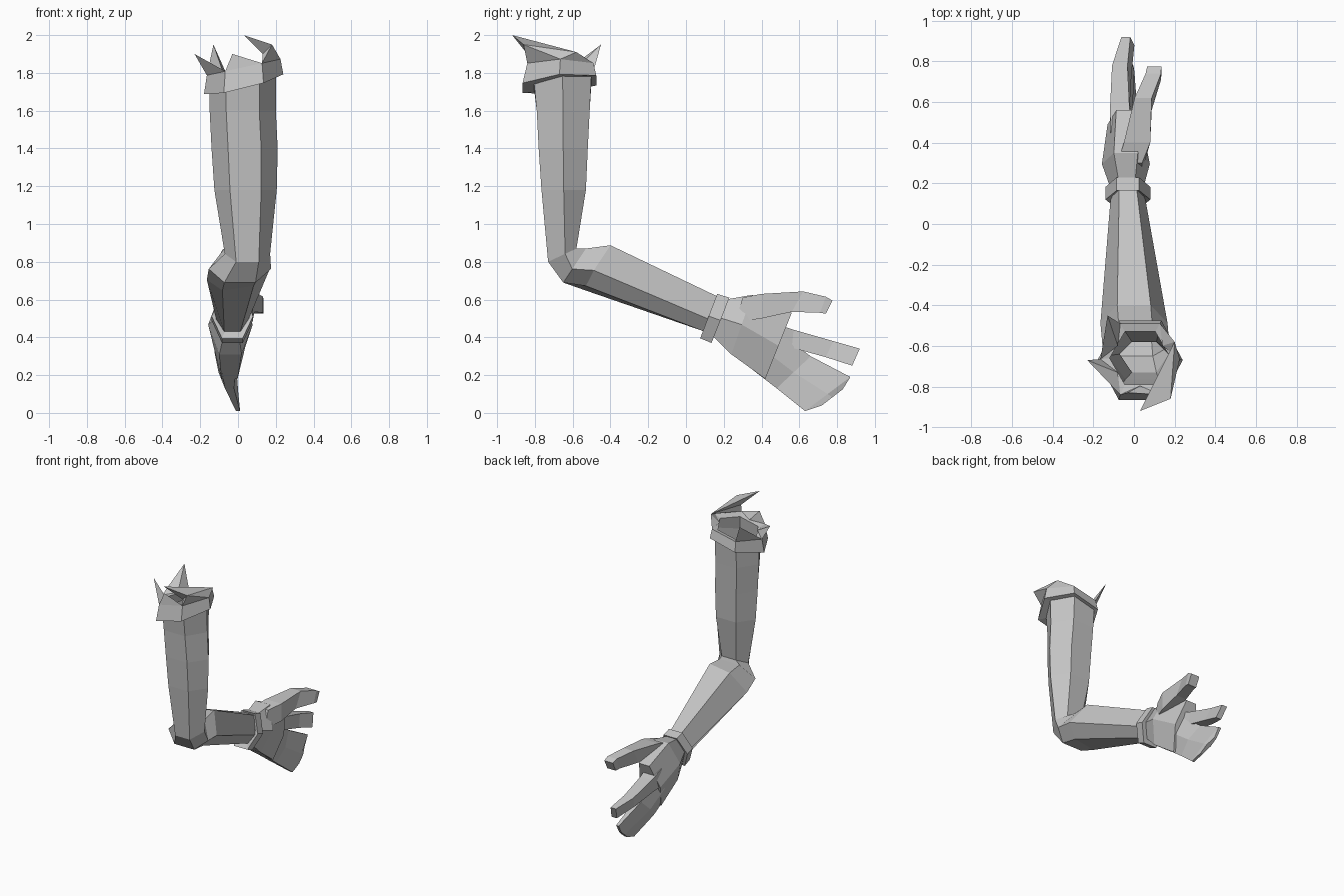
import bpy, bmesh, math
from mathutils import Vector

if "Cube" in bpy.data.objects:
    bpy.data.objects.remove(bpy.data.objects["Cube"], do_unlink=True)

GREY = (0.55, 0.55, 0.55, 1)
mat = bpy.data.materials.new("plain grey")
mat.use_nodes = True
mat.diffuse_color = GREY
mat.node_tree.nodes["Principled BSDF"].inputs["Base Color"].default_value = GREY


def finish(name, bm):
    bmesh.ops.recalc_face_normals(bm, faces=bm.faces[:])
    mesh = bpy.data.meshes.new(name)
    bm.to_mesh(mesh)
    bm.free()
    mesh.materials.append(mat)
    obj = bpy.data.objects.new(name, mesh)
    bpy.context.collection.objects.link(obj)


def section(cx, rx, outer, inner, sides=6, slope=0.0, bias=0.0, lean=0.0):
    """Ring spanning two (y, z) points on the outer and inner side of the limb.
    slope tilts it sideways, bias slides the side corners, lean shifts x inward."""
    a, b = Vector((cx - lean, *outer)), Vector((cx + lean, *inner))
    mid, half = (a + b) / 2, (b - a) / 2
    shift = math.pi / 4 if sides == 4 else 0
    reach = math.sin(math.pi / 4 if sides == 4 else math.pi / 3)
    grow = math.sqrt(2) if sides == 4 else 1
    ring = []
    for k in range(sides):
        t = 2 * math.pi * k / sides + shift
        x = rx * grow * math.cos(t)
        s = math.sin(t) / reach
        if abs(s) < 0.01:
            s = bias
        ring.append(mid + half * s + Vector((x, 0, slope * x)))
    return ring


def loft(name, rings, caps=False, loop=False):
    bm = bmesh.new()
    rows = [[bm.verts.new(p) for p in ring] for ring in rings]
    pairs = list(zip(rows, rows[1:])) + ([(rows[-1], rows[0])] if loop else [])
    n = len(rows[0])
    for r, s in pairs:
        for k in range(n):
            j = (k + 1) % n
            bm.faces.new((r[k], r[j], s[j], s[k]))
    if caps:
        bm.faces.new(rows[0])
        bm.faces.new(rows[-1])
    finish(name, bm)


def spike(name, points):
    bm = bmesh.new()
    for p in points:
        bm.verts.new(p)
    bmesh.ops.convex_hull(bm, input=bm.verts[:])
    finish(name, bm)


# Upper arm, elbow and forearm as one open tube
loft("arm", [
    section(0.025, 0.175, (-0.81, 1.78), (-0.5, 1.78), slope=0.25),
    section(0.025, 0.175, (-0.79, 1.6), (-0.51, 1.6)),
    section(0.035, 0.175, (-0.78, 1.4), (-0.52, 1.4)),
    section(0.04, 0.165, (-0.765, 1.18), (-0.53, 1.18)),
    section(0.05, 0.12, (-0.73, 0.8), (-0.58, 0.87), bias=0.2),
    section(0.01, 0.165, (-0.65, 0.69), (-0.53, 0.87), bias=-0.2),
    section(0.0, 0.165, (-0.53, 0.66), (-0.4, 0.875), slope=0.15, bias=-0.35),
    section(-0.03, 0.085, (0.1, 0.43), (0.18, 0.61), bias=-0.3),
])

# Torn sleeve band around the shoulder end
rim = section(0.03, 0.195, (-0.84, 1.83), (-0.49, 1.83), slope=0.22)
loft("sleeve_band", [
    section(0.03, 0.165, (-0.80, 1.72), (-0.51, 1.76), slope=0.25),
    section(0.03, 0.21, (-0.865, 1.72), (-0.475, 1.76), slope=0.25),
    rim,
    section(0.03, 0.15, (-0.79, 1.82), (-0.53, 1.82), slope=0.22),
], loop=True)

# Torn spikes rising from the rim: first rim corner, second rim corner, tip
centre = sum(rim, Vector()) / 6
for name, a, b, tip in (
    ("back_spike", 2, 3, (-0.13, -0.45, 1.95)),
    ("right_spike", 3, 4, (-0.23, -0.67, 1.9)),
    ("front_spike", 4, 5, (-0.03, -0.83, 1.9)),
    ("left_rear_spike", 0, 1, (0.2, -0.58, 1.91)),
):
    inside = (rim[a] + rim[b]) / 2
    inside += (centre - inside) * 0.25
    spike(name, [rim[a], rim[b], inside, Vector(tip)])

# Tall torn flap at the front left, with its tip folding across
ridge = [(0.2, -0.58, 1.91), (0.18, -0.86, 1.95), (0.13, -0.84, 1.9)]
spike("large_flap", [rim[5], rim[0]] + ridge)
spike("large_flap_tip", ridge + [(0.03, -0.92, 2.0)])

# Wrist cuff
loft("wrist_cuff", [
    section(-0.03, 0.08, (0.1, 0.43), (0.17, 0.61)),
    section(-0.03, 0.11, (0.075, 0.395), (0.165, 0.63)),
    section(-0.03, 0.11, (0.135, 0.37), (0.23, 0.61)),
    section(-0.03, 0.08, (0.15, 0.41), (0.22, 0.59)),
], loop=True)

# Palm
loft("palm", [
    section(-0.035, 0.08, (0.14, 0.41), (0.21, 0.6)),
    section(-0.04, 0.118, (0.24, 0.31), (0.35, 0.625)),
    section(-0.045, 0.085, (0.42, 0.18), (0.56, 0.53)),
], caps=True)

# Thumb, broad where it leaves the palm
loft("thumb", [
    section(-0.02, 0.06, (0.26, 0.48), (0.3, 0.61), 4),
    section(0.015, 0.065, (0.4, 0.5), (0.4, 0.63), 4),
    section(0.045, 0.042, (0.56, 0.535), (0.62, 0.643), 4),
    section(0.095, 0.038, (0.71, 0.53), (0.74, 0.615), 4),
    section(0.1, 0.035, (0.74, 0.525), (0.775, 0.595), 4),
], caps=True)

# Upper finger
loft("upper_finger", [
    section(-0.06, 0.055, (0.42, 0.35), (0.45, 0.48), 4),
    section(-0.07, 0.048, (0.56, 0.345), (0.57, 0.44), 4),
    section(-0.06, 0.038, (0.74, 0.295), (0.78, 0.38), 4, lean=-0.01),
    section(-0.03, 0.022, (0.88, 0.25), (0.92, 0.34), 4, lean=-0.01),
], caps=True)

# Lower fingers held together as a curved blade
loft("lower_fingers", [
    section(-0.05, 0.075, (0.35, 0.23), (0.5, 0.42)),
    section(-0.055, 0.048, (0.48, 0.13), (0.66, 0.3), lean=-0.01),
    section(-0.02, 0.022, (0.63, 0.01), (0.87, 0.19), lean=-0.02),
    section(-0.02, 0.018, (0.72, 0.04), (0.83, 0.125), lean=-0.015),
], caps=True)
